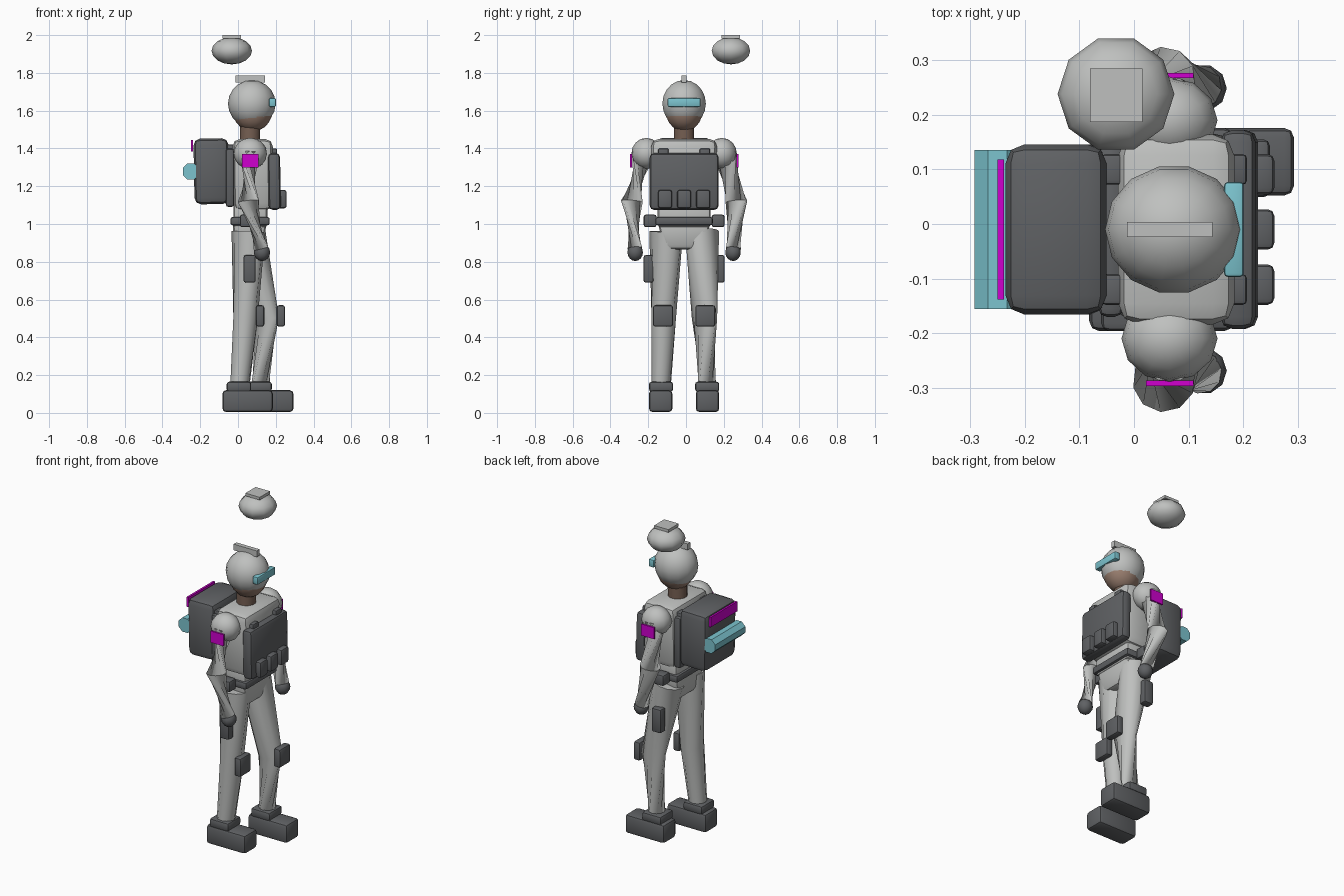
import bpy, bmesh, math
from mathutils import Vector, Matrix

cube = bpy.data.objects.get("Cube")
if cube:
    bpy.data.objects.remove(cube, do_unlink=True)

MID = -0.01  # the body's own plane of symmetry in y


def material(name, r, g, b):
    m = bpy.data.materials.new(name)
    m.use_nodes = True
    m.diffuse_color = (r, g, b, 1)
    m.node_tree.nodes["Principled BSDF"].inputs["Base Color"].default_value = (r, g, b, 1)
    return m


SUIT = material("pale grey suit", 0.52, 0.53, 0.52)
GEAR = material("dark grey gear", 0.115, 0.12, 0.127)
CYAN = material("cyan glass", 0.2, 0.55, 0.62)
MAGENTA = material("magenta marking", 0.62, 0.0, 0.62)
FACE = material("face skin", 0.32, 0.21, 0.16)
NECK = material("neck skin", 0.18, 0.115, 0.085)


def finish(name, bm, mat, angle=30):
    bmesh.ops.recalc_face_normals(bm, faces=bm.faces)
    me = bpy.data.meshes.new(name)
    bm.to_mesh(me)
    bm.free()
    me.materials.append(mat)
    me.shade_smooth()
    me.set_sharp_from_angle(angle=math.radians(angle))
    ob = bpy.data.objects.new(name, me)
    bpy.context.collection.objects.link(ob)
    return ob


def box(name, mat, x, y, z, bevel=0.0, base=(1, 1), tilt=0):
    """Box from (low, high) bounds; base scales the lower face, tilt leans it about y."""
    lo, hi = Vector((x[0], y[0], z[0])), Vector((x[1], y[1], z[1]))
    mid, size = (lo + hi) / 2, hi - lo
    bm = bmesh.new()
    bmesh.ops.create_cube(bm, size=1)
    for v in bm.verts:
        k = base if v.co.z < 0 else (1, 1)
        v.co = Vector((v.co.x * size.x * k[0], v.co.y * size.y * k[1], v.co.z * size.z))
    if bevel:
        bmesh.ops.bevel(bm, geom=bm.edges[:], offset=bevel, segments=2,
                        profile=0.5, affect='EDGES')
    bm.transform(Matrix.Translation(mid) @ Matrix.Rotation(math.radians(tilt), 4, 'Y'))
    return finish(name, bm, mat)


def ball(name, mat, centre, radii, segs=12, rings=8):
    bm = bmesh.new()
    bmesh.ops.create_uvsphere(bm, u_segments=segs, v_segments=rings, radius=1)
    bm.transform(Matrix.Translation(centre) @ Matrix.Diagonal((*radii, 1))
                 @ Matrix.Rotation(math.pi / 2, 4, 'Z'))
    return finish(name, bm, mat, 60)


def tube(name, mat, stops, sides=12, angle=50):
    """Tapered limb through stops of (point, radius)."""
    pts = [Vector(p) for p, r in stops]
    bm = bmesh.new()
    loops = []
    for i, (p, r) in enumerate(stops):
        axis = pts[min(i + 1, len(pts) - 1)] - pts[max(i - 1, 0)]
        turn = Vector((0, 0, 1)).rotation_difference(axis.normalized())
        loops.append([bm.verts.new(pts[i] + turn @ Vector((
            r * math.cos(math.tau * (k + 0.5) / sides),
            r * math.sin(math.tau * (k + 0.5) / sides), 0))) for k in range(sides)])
    for a, b in zip(loops, loops[1:]):
        for k in range(sides):
            n = (k + 1) % sides
            bm.faces.new((a[k], a[n], b[n], b[k]))
    bm.faces.new(loops[0])
    bm.faces.new(loops[-1])
    return finish(name, bm, mat, angle)


def around(centre, half):
    return (centre - half, centre + half)


# Head, helmet, visor and neck
ball("helmet", SUIT, (0.073, MID, 1.637), (0.126, 0.118, 0.125), 14, 10)
ball("face", FACE, (0.077, MID, 1.605), (0.107, 0.102, 0.115), 14, 10)
tube("neck", NECK, [((0.062, MID, 1.4), 0.055), ((0.066, MID, 1.56), 0.055)])
box("visor", CYAN, (0.165, 0.201), around(MID, 0.087), (1.62, 1.667), 0.007)
box("helmet_fin", SUIT, (-0.013, 0.144), around(MID, 0.0135), (1.75, 1.787))

# Torso, abdomen and pelvis
box("torso", SUIT, (-0.03, 0.185), around(MID, 0.176), (1.07, 1.45), 0.04, (0.95, 0.9))
box("abdomen", SUIT, (-0.025, 0.155), around(MID, 0.14), (0.98, 1.12), 0.02)
box("pelvis", SUIT, (-0.03, 0.15), around(MID, 0.14), (0.865, 1.01), 0.025, (0.85, 0.75))

# Vest plates, straps and pouches
box("chest_plate", GEAR, (0.16, 0.225), around(MID, 0.182), (1.075, 1.375), 0.022, tilt=-1)
box("back_plate", GEAR, (-0.065, -0.02), around(MID, 0.16), (1.09, 1.4), 0.015)
for i in (-1, 0, 1):
    box("chest_pouch", GEAR, (0.205, 0.257), around(MID + i * 0.101, 0.037),
        (1.083, 1.18), 0.012)
box("belt", GEAR, (-0.04, 0.168), around(MID, 0.152), (0.993, 1.037), 0.012)

# Backpack with rolled mat and marking bar
box("backpack", GEAR, (-0.233, -0.048), around(MID, 0.156), (1.105, 1.453), 0.035, tilt=-1)
tube("bedroll", CYAN, [((-0.25, MID - 0.146, 1.278), 0.046),
                       ((-0.25, MID + 0.146, 1.278), 0.046)], 8, 30)
box("pack_marking", MAGENTA, (-0.25, -0.238), around(MID, 0.128), (1.385, 1.445))

# Paired parts; the left leg stands ahead of the right
for side, s in (("left", 1), ("right", -1)):
    def y(d):
        return MID + s * d

    box(side + "_shoulder_strap", GEAR, (0.11, 0.207), around(y(0.11), 0.028),
        (1.35, 1.4), 0.008)
    box(side + "_rear_strap", GEAR, (-0.06, -0.015), around(y(0.11), 0.028),
        (1.36, 1.42), 0.008)

    # Arm
    ball(side + "_shoulder", SUIT, (0.065, y(0.2), 1.373), (0.088, 0.079, 0.083))
    tube(side + "_arm", SUIT, [((0.065, y(0.215), 1.37), 0.066),
                               ((0.055, y(0.277), 1.12), 0.058),
                               ((0.122, y(0.261), 0.87), 0.04)], 10)
    ball(side + "_glove", GEAR, (0.127, y(0.259), 0.85), (0.043, 0.043, 0.046), 10)
    box(side + "_arm_marking", MAGENTA, (0.022, 0.109), around(y(0.282), 0.005),
        (1.3, 1.37))

    # Leg
    front = s > 0
    knee = 0.15 if front else 0.04
    ankle = 0.117 if front else 0.008
    tube(side + "_leg", SUIT, [((0.055, y(0.095), 0.96), 0.09),
                               ((knee, y(0.108), 0.5), 0.067),
                               ((ankle, y(0.122), 0.12), 0.05)])
    box(side + "_knee_pad", GEAR, around(knee + 0.077, 0.022), around(y(0.112), 0.053),
        (0.457, 0.57), 0.012)
    box(side + "_ankle_cuff", GEAR, around(ankle - 0.003, 0.065), around(y(0.122), 0.064),
        (0.112, 0.165), 0.014)
    box(side + "_boot", GEAR, around(ankle + 0.043, 0.133), around(y(0.124), 0.062),
        (0.005, 0.12), 0.018)

    # Hip gear
    box(side + "_belt_pouch", GEAR, (0.01, 0.1), around(y(0.18), 0.034),
        (0.983, 1.05), 0.012)
    box(side + "_thigh_pouch", GEAR, (0.03, 0.093), around(y(0.188), 0.026),
        (0.69, 0.835), 0.01)

# Hovering drone behind the left shoulder
ball("drone_body", SUIT, (-0.033, 0.238, 1.917), (0.107, 0.107, 0.072), 10, 8)
box("drone_plate", SUIT, (-0.081, 0.016), (0.187, 0.285), (1.983, 2.0))
